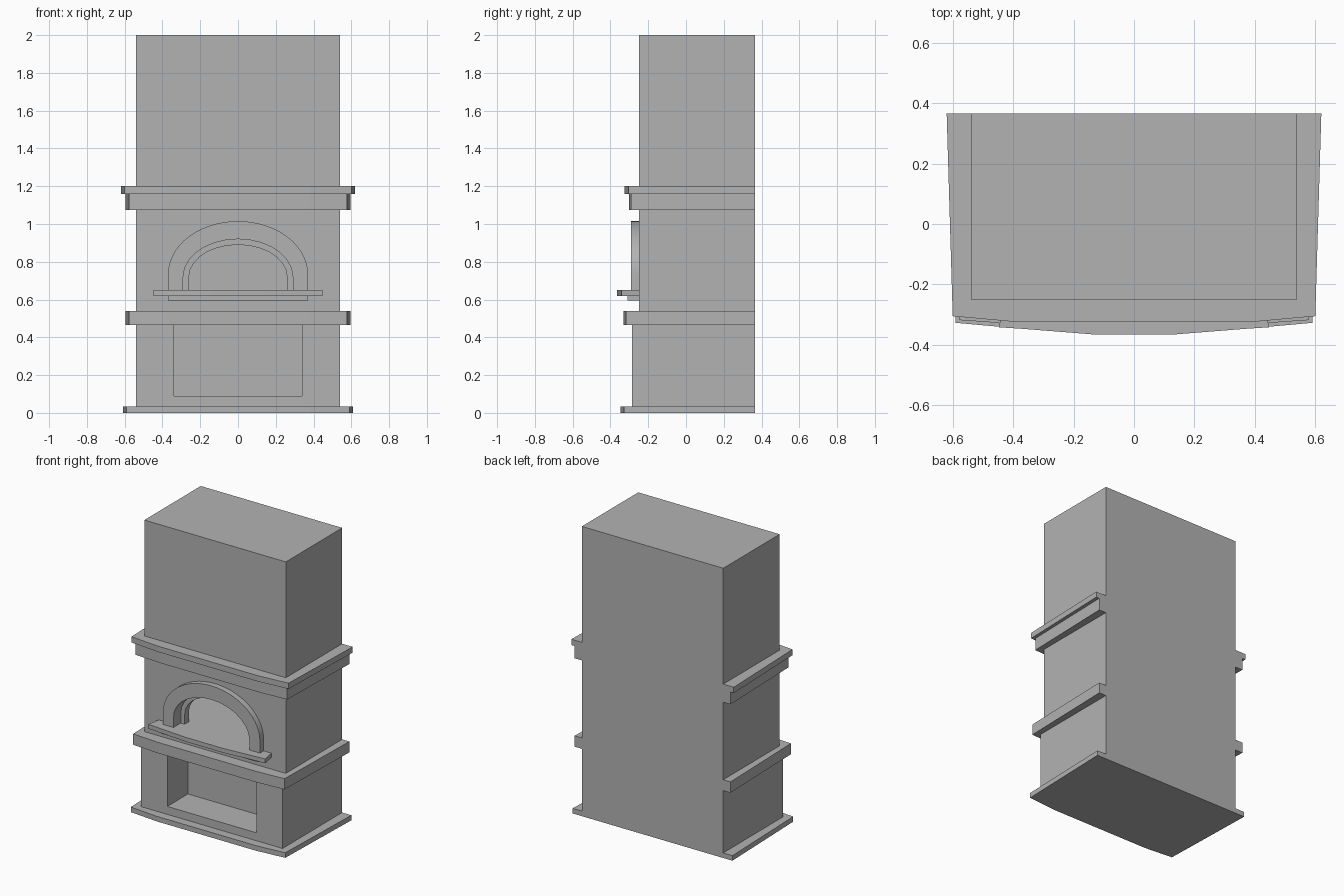
import bpy
import bmesh
from math import cos, sin, pi
from mathutils import Vector

if "Cube" in bpy.data.objects:
    bpy.data.objects.remove(bpy.data.objects["Cube"], do_unlink=True)

stone = bpy.data.materials.new("grey_stone")
stone.use_nodes = True
GREY = (0.45, 0.45, 0.45, 1)
stone.diffuse_color = GREY
stone.node_tree.nodes["Principled BSDF"].inputs["Base Color"].default_value = GREY

# Maps a 2D profile point and an extrusion depth to 3D for each axis
PLACE = {
    "x": lambda p, d: Vector((d, p[0], p[1])),
    "y": lambda p, d: Vector((p[0], d, p[1])),
    "z": lambda p, d: Vector((p[0], p[1], d)),
}


def prism(name, points, axis, start, end, smooth=False):
    """Extrude a closed 2D profile along one axis."""
    bm = bmesh.new()
    face = bm.faces.new([bm.verts.new(PLACE[axis](p, start)) for p in points])
    out = bmesh.ops.extrude_face_region(bm, geom=[face], use_keep_orig=True)
    shift = PLACE[axis]((0, 0), end - start)
    moved = [v for v in out["geom"] if isinstance(v, bmesh.types.BMVert)]
    bmesh.ops.translate(bm, verts=moved, vec=shift)
    bmesh.ops.recalc_face_normals(bm, faces=bm.faces)
    mesh = bpy.data.meshes.new(name)
    bm.to_mesh(mesh)
    bm.free()
    mesh.materials.append(stone)
    obj = bpy.data.objects.new(name, mesh)
    bpy.context.collection.objects.link(obj)
    if smooth:
        activate(obj)
        bpy.ops.object.shade_smooth_by_angle(angle=0.6)
    return obj


def activate(obj):
    bpy.ops.object.select_all(action="DESELECT")
    obj.select_set(True)
    bpy.context.view_layer.objects.active = obj


def mirrored(half):
    """Complete a right-hand outline with its mirror image."""
    return half + [(-x, y) for x, y in reversed(half)]


def rect(x, low, high):
    return mirrored([(x, low), (x, high)])


def arch(width, spring, rise, base, steps):
    """Straight legs with a half ellipse on top."""
    curve = [(width * cos(pi * i / steps), spring + rise * sin(pi * i / steps))
             for i in range(steps + 1)]
    return [(width, base)] + curve + [(-width, base)]


def cut(target, cutter):
    cutter.hide_render = True
    mod = target.modifiers.new("cut", "BOOLEAN")
    mod.operation = "DIFFERENCE"
    mod.solver = "EXACT"
    mod.object = cutter
    activate(target)
    bpy.ops.object.modifier_apply(modifier=mod.name)
    bpy.data.objects.remove(cutter, do_unlink=True)


BACK, FRONT, LOWER_FRONT = 0.365, -0.25, -0.285
SILL = 0.65

# Main body with the lower storey standing slightly forward
body = prism("body", [(BACK, 0.02), (BACK, 2), (FRONT, 2), (FRONT, 0.5),
                      (LOWER_FRONT, 0.5), (LOWER_FRONT, 0.02)], "x", -0.54, 0.54)

# Wood niche, stepped oven mouth and oven chamber
cut(body, prism("niche_cutter", rect(0.34, 0.09, 0.48), "y", -0.4, -0.06))
mouth = arch(0.29, 0.72, 0.20, SILL, 14)
throat = arch(0.26, 0.72, 0.17, SILL, 14)
cut(body, prism("chamber_cutter", rect(0.45, SILL, 1.0), "y", -0.165, 0.33))
cut(body, prism("throat_cutter", throat, "y", -0.4, -0.15))
cut(body, prism("mouth_cutter", mouth, "y", -0.4, -0.21))

# Bowed ledges: back half width, corner half width, corner y, middle y, heights
LEDGES = {
    "base_slab": (0.61, 0.59, -0.327, -0.346, 0, 0.035),
    "middle_ledge": (0.595, 0.578, -0.318, -0.332, 0.465, 0.54),
    "lower_cornice": (0.595, 0.578, -0.29, -0.302, 1.075, 1.16),
    "upper_cornice": (0.62, 0.60, -0.305, -0.325, 1.16, 1.2),
}
for name, (wide, corner, side_y, mid_y, low, high) in LEDGES.items():
    outline = mirrored([(wide, BACK), (corner, side_y), (0.38, mid_y)])
    prism(name, outline, "z", low, high)

# Oven shelf and its support
prism("oven_shelf", mirrored([(0.43, FRONT), (0.447, -0.342), (0.38, -0.346),
                              (0.14, -0.365)]), "z", 0.62, SILL)
prism("shelf_support", rect(0.37, 0.595, 0.62), "y", -0.31, FRONT)

# Raised arch surround
surround = arch(0.37, 0.735, 0.28, SILL, 28) + mouth[::-1]
prism("arch_surround", surround, "y", -0.29, FRONT, smooth=True)
